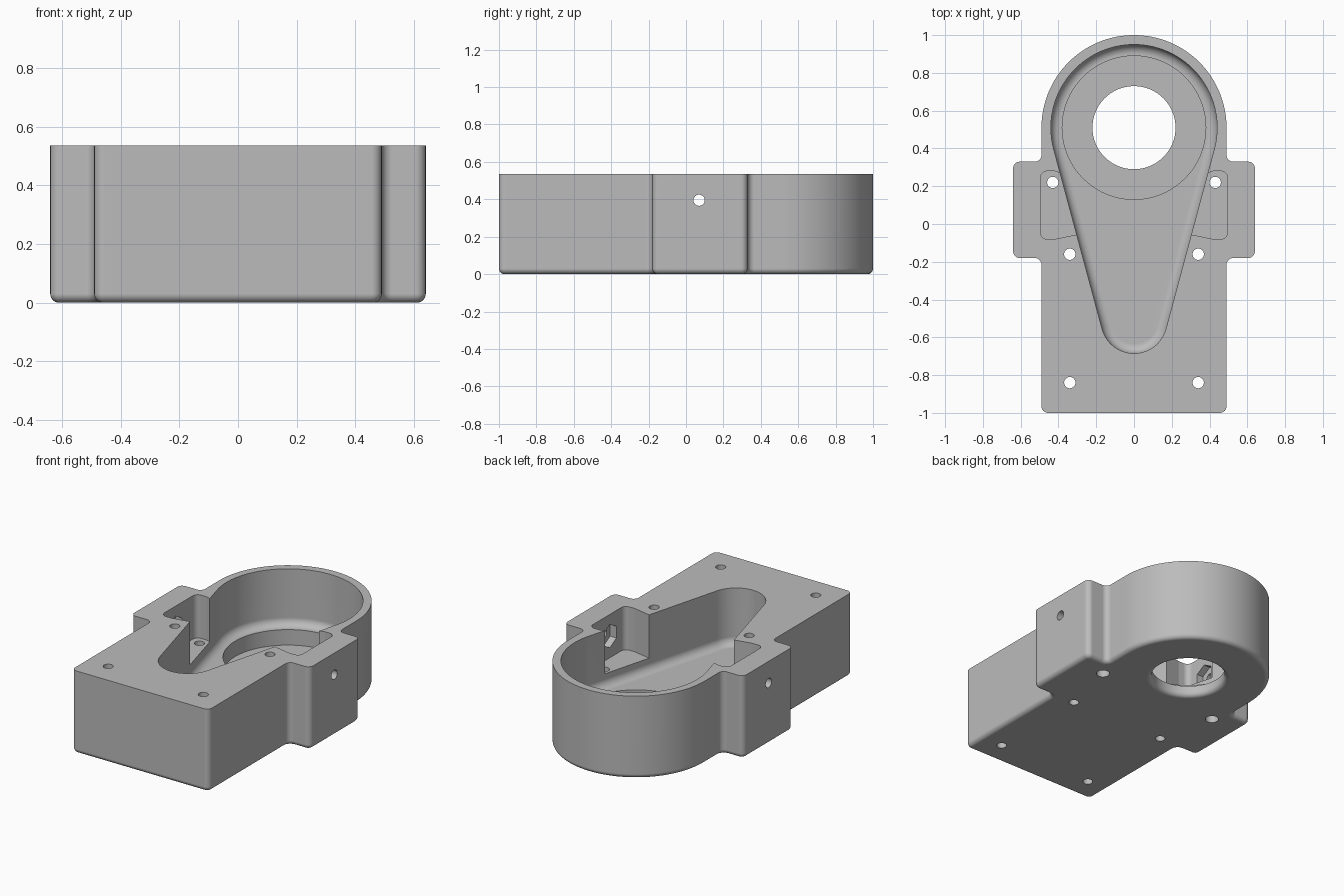
import bpy, bmesh
from math import sin, cos, pi, asin
from mathutils import Vector, Matrix

if "Cube" in bpy.data.objects:
    bpy.data.objects.remove(bpy.data.objects["Cube"], do_unlink=True)

HEIGHT, TOP = 0.535, 0.7          # block height, top of the cutters
FLOOR, SEAT, SHELF = 0.17, 0.07, 0.255


def arc(centre, radius, start, end, steps):
    return [Vector((centre[0] + radius * cos(start + (end - start) * i / steps),
                    centre[1] + radius * sin(start + (end - start) * i / steps)))
            for i in range(steps + 1)]


def circle(centre, radius, sides=32):
    return arc(centre, radius, 0, 2 * pi, sides)[:-1]


def rounded(corners, radius, steps=6):
    """Replace each polygon corner by a tangent arc."""
    out, count = [], len(corners)
    for i, p in enumerate(corners):
        p = Vector(p)
        u = (Vector(corners[i - 1]) - p).normalized()
        v = (Vector(corners[(i + 1) % count]) - p).normalized()
        half = u.angle(v) / 2
        centre = p + (u + v).normalized() * radius / sin(half)
        reach = radius * cos(half) / sin(half)
        a = (p + u * reach - centre).normalized()
        b = (p + v * reach - centre).normalized()
        for k in range(steps + 1):
            t, total = k / steps, a.angle(b)
            w = (a * sin((1 - t) * total) + b * sin(t * total)) / sin(total)
            out.append(centre + w * radius)
    return out


def inset(points, distance):
    """Move a counter-clockwise outline inward."""
    out, count = [], len(points)
    for i, p in enumerate(points):
        a = (p - points[i - 1]).normalized()
        b = (points[(i + 1) % count] - p).normalized()
        n1, n2 = Vector((-a.y, a.x)), Vector((-b.y, b.x))
        out.append(p + (n1 + n2) * distance / (1 + n1.dot(n2)))
    return out


def loft(name, points, levels, matrix=Matrix()):
    """Closed solid through (inset, z) levels of one outline."""
    bm = bmesh.new()
    rings = [[bm.verts.new((p.x, p.y, z)) for p in inset(points, d)] for d, z in levels]
    count = len(points)
    for low, high in zip(rings, rings[1:]):
        for i in range(count):
            j = (i + 1) % count
            bm.faces.new((low[i], low[j], high[j], high[i]))
    bm.faces.new(rings[0][::-1])
    bm.faces.new(rings[-1])
    bmesh.ops.recalc_face_normals(bm, faces=bm.faces)
    bm.transform(matrix)
    mesh = bpy.data.meshes.new(name)
    bm.to_mesh(mesh)
    bm.free()
    obj = bpy.data.objects.new(name, mesh)
    bpy.context.collection.objects.link(obj)
    return obj


def fillet(radius, base, steps=7):
    angles = [i / steps * pi / 2 for i in range(steps + 1)]
    return [(radius * (1 - sin(a)), base + radius * (1 - cos(a))) for a in angles]


# Block outline: flat front, two side ears, round back
right = [(0.49, -0.18), (0.64, -0.18), (0.64, 0.33), (0.49, 0.33)]
corners = [(-0.49, -1), (0.49, -1)] + right + [(0.49, 0.51), (-0.49, 0.51)]
corners += [(-x, y) for x, y in reversed(right)]
outline = rounded(corners, 0.035)
lower = [p for p in outline if p.y < 0.4]
split = max(i for i, p in enumerate(lower) if p.x > 0) + 1
outline = lower[:split] + arc((0, 0.51), 0.49, 0, pi, 64) + lower[split:]
body = loft("housing_block", outline, fillet(0.03, 0) + [(0, HEIGHT)])

# Teardrop cavity with a filleted floor
big, small = 0.44, 0.175
tilt = asin((big - small) / 1.02)
teardrop = arc((0, 0.51), big, -tilt, pi + tilt, 72)
teardrop += arc((0, -0.51), small, pi + tilt, 2 * pi - tilt, 28)
cutters = [loft("cavity_cutter", teardrop, fillet(0.05, FLOOR) + [(0, TOP)])]

# Round seat and the bore with a rounded lower lip
cutters.append(loft("seat_cutter", circle((0, 0.51), 0.38, 80), [(0, SEAT), (0, 0.4)]))
lip = [(-0.03 * (1 - cos(a)), 0.03 * (1 - sin(a)))
       for a in [pi / 2 * (1 - i / 6) for i in range(7)]]
cutters.append(loft("bore_cutter", circle((0, 0.51), 0.22, 64),
                    [(-0.03, -0.02)] + lip + [(0, 0.3)]))

for side in (-1, 1):
    # Ear pocket opening into the cavity
    pocket = [(0.2, -0.035), (0.42, -0.08), (0.495, -0.08), (0.495, 0.28), (0.42, 0.28), (0.2, 0.2)]
    pocket = [(side * x, y) for x, y in pocket][::side]
    cutters.append(loft("pocket_cutter", rounded(pocket, 0.035), [(0, SHELF), (0, TOP)]))
    # Vertical screw holes
    for x, y in ((0.43, 0.22), (0.34, -0.16), (0.34, -0.84)):
        cutters.append(loft("screw_hole_cutter", circle((side * x, y), 0.03, 24),
                            [(0, -0.1), (0, TOP)]))
    cutters.append(loft("counterbore_cutter", circle((side * 0.43, 0.22), 0.04, 24),
                        [(0, -0.1), (0, 0.08)]))
    # Sideways bolt hole and its nut recess
    turn = Matrix.Translation((0, 0.07, 0.395)) @ Matrix.Rotation(side * pi / 2, 4, 'Y')
    cutters.append(loft("bolt_hole_cutter", circle((0, 0), 0.03, 24), [(0, 0.46), (0, 0.7)], turn))
    cutters.append(loft("nut_recess_cutter", circle((0, 0), 0.075, 6), [(0, 0.46), (0, 0.54)], turn))

# Cut everything out of the block
bpy.context.view_layer.objects.active = body
for cutter in cutters:
    cutter.hide_render = True
    mod = body.modifiers.new("cut", 'BOOLEAN')
    mod.operation, mod.solver, mod.object = 'DIFFERENCE', 'EXACT', cutter
    bpy.ops.object.modifier_apply(modifier=mod.name)
    bpy.data.objects.remove(cutter, do_unlink=True)

# Grey finish
grey = bpy.data.materials.new("plain_grey")
grey.use_nodes = True
colour = (0.5, 0.5, 0.5, 1)
grey.diffuse_color = colour
grey.node_tree.nodes["Principled BSDF"].inputs["Base Color"].default_value = colour
body.data.materials.clear()
body.data.materials.append(grey)

bpy.ops.object.select_all(action='DESELECT')
body.select_set(True)
bpy.ops.object.shade_smooth_by_angle(angle=pi / 6)
weighted = body.modifiers.new("even_shading", 'WEIGHTED_NORMAL')
weighted.keep_sharp = True
